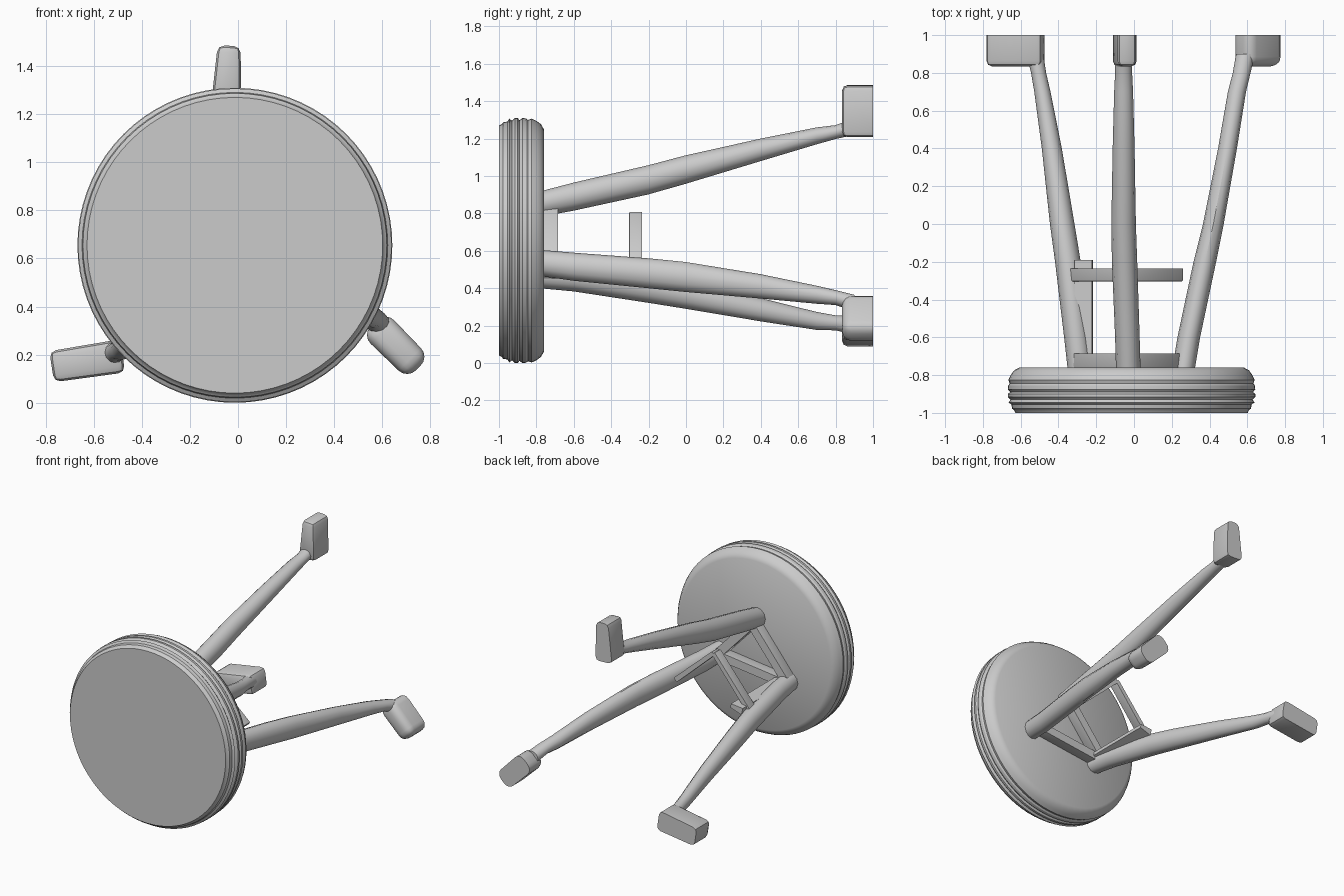
import bpy, bmesh, math
from mathutils import Vector

if "Cube" in bpy.data.objects:
    bpy.data.objects.remove(bpy.data.objects["Cube"])


def finish(name, bm, angle=40):
    bmesh.ops.recalc_face_normals(bm, faces=bm.faces)
    me = bpy.data.meshes.new(name)
    bm.to_mesh(me)
    bm.free()
    ob = bpy.data.objects.new(name, me)
    bpy.context.collection.objects.link(ob)
    bpy.ops.object.select_all(action='DESELECT')
    ob.select_set(True)
    bpy.context.view_layer.objects.active = ob
    bpy.ops.object.shade_smooth_by_angle(angle=math.radians(angle))
    return ob


def loft(name, rings, sides, angle=40):
    """Skin elliptical rings (x, y, z, rx, rz) stacked along y."""
    bm = bmesh.new()
    loops = []
    for x, y, z, rx, rz in rings:
        loops.append([bm.verts.new((x + rx * math.cos(a), y, z + rz * math.sin(a)))
                      for a in (2 * math.pi * i / sides for i in range(sides))])
    for a, b in zip(loops, loops[1:]):
        for i in range(sides):
            j = (i + 1) % sides
            bm.faces.new((a[i], a[j], b[j], b[i]))
    bm.faces.new(loops[0])
    bm.faces.new(loops[-1])
    return finish(name, bm, angle)


def block(name, p, q, y0, y1, w0, w1, bevel=0.0, segs=2):
    """Tapered box from p to q in the xz plane; the y1 face keeps sharp edges."""
    p, q = Vector(p), Vector(q)
    d = (q - p).normalized()
    n = Vector((-d.y, d.x))
    outline = [p + n * w0 / 2, q + n * w1 / 2, q - n * w1 / 2, p - n * w0 / 2]
    bm = bmesh.new()
    lo = [bm.verts.new((c.x, y0, c.y)) for c in outline]
    hi = [bm.verts.new((c.x, y1, c.y)) for c in outline]
    bm.faces.new(lo)
    bm.faces.new(hi)
    for i in range(4):
        j = (i + 1) % 4
        bm.faces.new((lo[i], lo[j], hi[j], hi[i]))
    if bevel:
        edges = [e for e in bm.edges if min(v.co.y for v in e.verts) < y1 - 1e-4]
        bmesh.ops.bevel(bm, geom=edges, offset=bevel, segments=segs,
                        profile=0.5, affect='EDGES')
    return finish(name, bm)


# Round seat with ridged rim, lying on its side
profile = [(-1.0, .615), (-.985, .622), (-.978, .632), (-.955, .636), (-.945, .652),
           (-.93, .640), (-.915, .655), (-.90, .655), (-.89, .643), (-.875, .655),
           (-.855, .653), (-.845, .645), (-.825, .652), (-.80, .640), (-.775, .622),
           (-.76, .595)]
loft("seat", [(-.013, y, .655, r, r) for y, r in profile], 72, 30)

# Splayed legs
loft("top_leg", [(-.03, -.78, .85, .065, .068), (-.035, -.6, .89, .065, .075),
                 (-.05, -.2, .98, .067, .078), (-.055, 0, 1.035, .065, .076),
                 (-.055, .4, 1.14, .058, .06), (-.055, .7, 1.215, .05, .045),
                 (-.055, .8, 1.235, .045, .037), (-.055, .9, 1.265, .045, .045)], 12)
loft("right_leg", [(.26, -.78, .535, .06, .07), (.29, -.6, .515, .06, .075),
                   (.375, -.2, .48, .06, .08), (.42, 0, .46, .055, .08),
                   (.495, .4, .41, .05, .065), (.545, .7, .365, .048, .048),
                   (.57, .8, .35, .047, .04), (.59, .9, .32, .05, .045)], 12)
loft("left_leg", [(-.285, -.78, .465, .065, .065), (-.305, -.6, .455, .065, .072),
                  (-.35, -.2, .40, .068, .078), (-.38, 0, .365, .065, .075),
                  (-.435, .4, .285, .053, .062), (-.485, .7, .225, .043, .048),
                  (-.505, .8, .215, .04, .04), (-.525, .9, .20, .045, .05)], 12)

# Feet turned outward, flat on the end plane
block("top_foot", (-.05, 1.21), (-.037, 1.485), .835, 1, .13, .095, .028)
block("left_foot", (-.48, .195), (-.775, .15), .835, 1, .14, .13, .028)
block("right_foot", (.565, .33), (.75, .145), .835, 1, .14, .13, .05, 4)

# Stretchers linking the top leg to both lower legs, and braces on the seat
apex, left, right = (-.05, .80), (-.33, .46), (.25, .53)
for side, end in (("left", left), ("right", right)):
    block(side + "_stretcher", end, apex, -.305, -.235, .035, .03, .008)
    block(side + "_seat_brace", end, (-.03, .83), -.765, -.685, .06, .06, .01)
block("lower_seat_brace", (-.26, .48), (.25, .54), -.765, -.685, .06, .06, .01)
# Flat plate beside the left leg
block("left_leg_plate", (-.31, .47), (-.22, .49), -.70, -.19, .05, .03)
